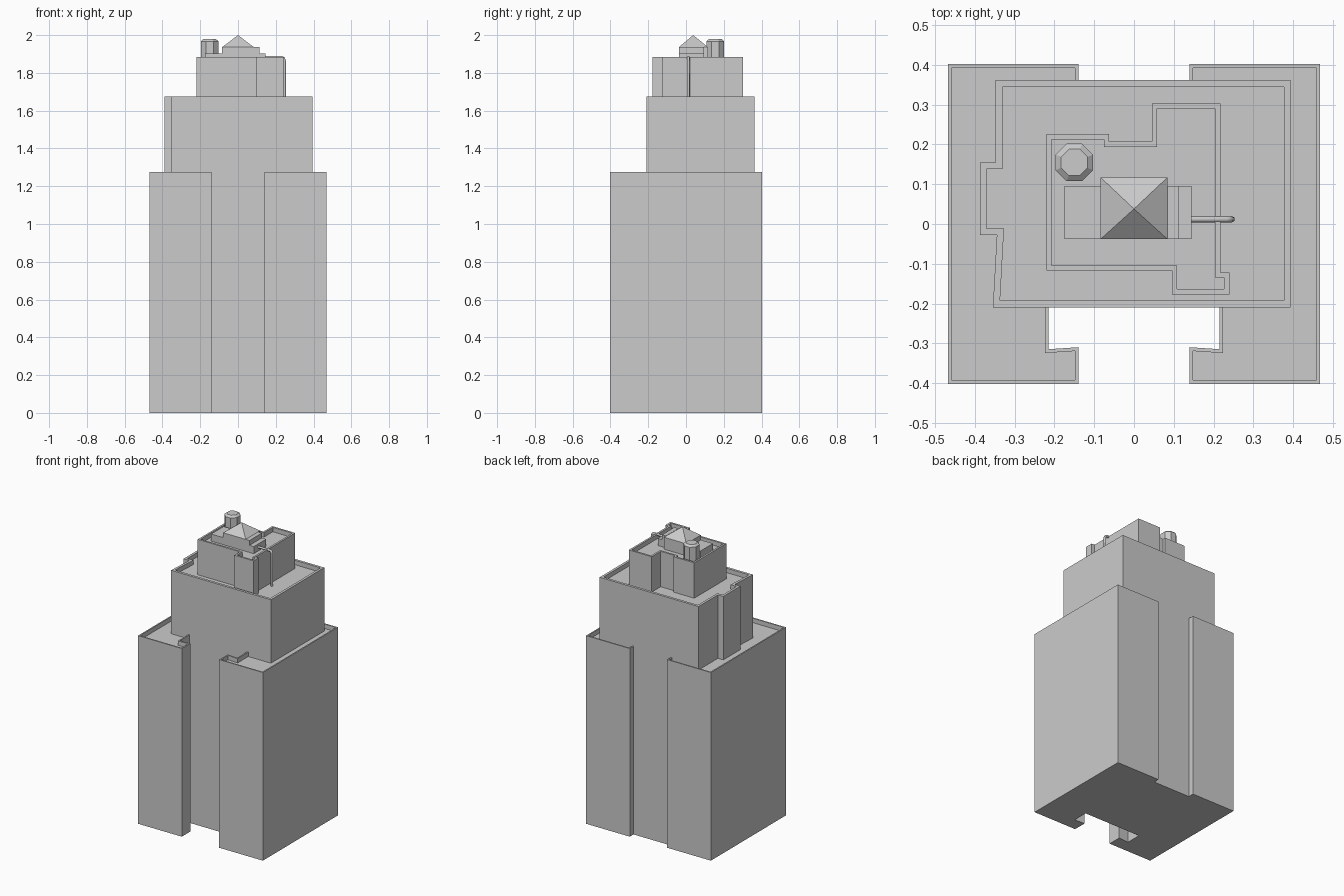
import bpy, bmesh, math

if "Cube" in bpy.data.objects:
    bpy.data.objects.remove(bpy.data.objects["Cube"])


def finish(name, bm):
    bmesh.ops.recalc_face_normals(bm, faces=bm.faces)
    me = bpy.data.meshes.new(name)
    bm.to_mesh(me)
    bm.free()
    ob = bpy.data.objects.new(name, me)
    bpy.context.collection.objects.link(ob)
    return ob


def raise_face(bm, face, h):
    """Extrude a face vertically and return the moved cap."""
    new = bmesh.ops.extrude_discrete_faces(bm, faces=[face])["faces"][0]
    bmesh.ops.translate(bm, verts=new.verts, vec=(0, 0, h))
    return new


def tier(name, outline, z0, z1, rim, recess):
    """Vertical-walled storey with a parapet around a sunken roof."""
    bm = bmesh.new()
    base = bm.faces.new([bm.verts.new((x, y, z0)) for x, y in outline])
    base.normal_update()
    lower = [bm.verts.new(v.co) for v in base.verts]
    top = raise_face(bm, base, z1 - z0)
    bm.faces.new(list(reversed(lower)))
    bmesh.ops.remove_doubles(bm, verts=bm.verts, dist=1e-5)
    bm.normal_update()
    bmesh.ops.inset_region(bm, faces=[top], thickness=rim, use_even_offset=True)
    raise_face(bm, top, -recess)
    return finish(name, bm)


def box(name, x0, x1, y0, y1, z0, z1):
    bm = bmesh.new()
    bmesh.ops.create_cube(bm, size=1)
    for v in bm.verts:
        v.co = (x1 if v.co.x > 0 else x0, y1 if v.co.y > 0 else y0,
                z1 if v.co.z > 0 else z0)
    return finish(name, bm)


# Lower storey: symmetric plan with lipped front recess and shallow back recess
half = [(0.215, -0.21), (0.215, -0.315), (0.14, -0.31), (0.14, -0.402),
        (0.468, -0.402), (0.468, 0.402), (0.14, 0.402), (0.14, 0.362)]
lower_plan = half + [(-x, y) for x, y in reversed(half)]
tier("lower_storey", lower_plan, 0, 1.275, 0.009, 0.03)

# Middle storey with a shallow bay on the left
middle_plan = [(-0.355, -0.21), (0.394, -0.21), (0.394, 0.362), (-0.348, 0.362),
               (-0.348, 0.155), (-0.388, 0.155), (-0.388, -0.028), (-0.345, -0.028)]
tier("middle_storey", middle_plan, 1.235, 1.675, 0.017, 0.03)

# Upper storey with stepped plan
upper_plan = [(-0.22, -0.117), (0.095, -0.117), (0.095, -0.177), (0.24, -0.177),
              (0.24, -0.122), (0.217, -0.122), (0.217, 0.303), (0.045, 0.303),
              (0.045, 0.207), (-0.063, 0.207), (-0.063, 0.226), (-0.22, 0.226)]
tier("upper_storey", upper_plan, 1.635, 1.885, 0.013, 0.03)

# Plant room on the roof
box("plant_room_base", -0.175, 0.145, -0.038, 0.095, 1.85, 1.903)
box("plant_room_side", 0.08, 0.113, -0.038, 0.095, 1.89, 1.936)
box("plant_room", -0.084, 0.084, -0.038, 0.117, 1.85, 1.936)

# Pyramid roof over the plant room
bm = bmesh.new()
ring = [bm.verts.new((x, y, 1.936)) for x, y in
        [(-0.084, -0.038), (0.084, -0.038), (0.084, 0.117), (-0.084, 0.117)]]
apex = bm.verts.new((0, 0.038, 2.0))
for i in range(4):
    bm.faces.new((ring[i], ring[(i + 1) % 4], apex))
finish("plant_room_roof", bm)

# Eight-sided water tank with chamfered top
bm = bmesh.new()
rings = []
for r, z in [(0.051, 1.85), (0.051, 1.967), (0.036, 1.979)]:
    rings.append([bm.verts.new((-0.15 + r * math.cos(math.radians(22.5 + 45 * k)),
                                0.155 + r * math.sin(math.radians(22.5 + 45 * k)), z))
                  for k in range(8)])
for a, b in zip(rings, rings[1:]):
    for k in range(8):
        j = (k + 1) % 8
        bm.faces.new((a[k], a[j], b[j], b[k]))
bm.faces.new(rings[-1])
bm.faces.new(list(reversed(rings[0])))
finish("water_tank", bm)

# Drain pipe running over the parapet and down the wall
cu = bpy.data.curves.new("drain_pipe", "CURVE")
cu.dimensions = "3D"
cu.bevel_depth = 0.008
cu.bevel_resolution = 1
cu.use_fill_caps = True
sp = cu.splines.new("POLY")
path = [(0.14, 1.882), (0.232, 1.882), (0.242, 1.877), (0.246, 1.865), (0.246, 1.64)]
sp.points.add(len(path) - 1)
for p, (x, z) in zip(sp.points, path):
    p.co = (x, 0.012, z, 1)
bpy.context.collection.objects.link(bpy.data.objects.new("drain_pipe", cu))
